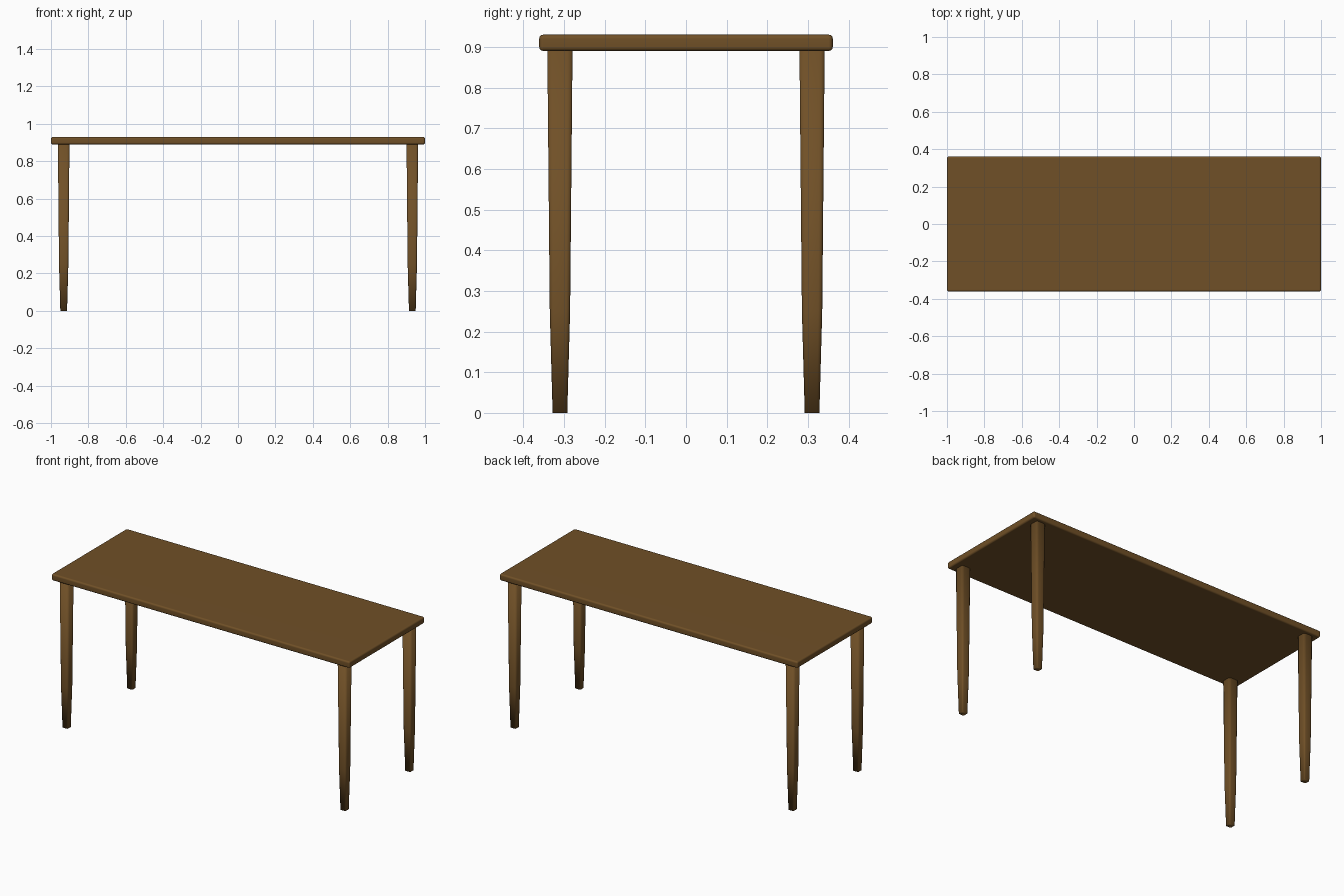
import bpy, bmesh

if "Cube" in bpy.data.objects:
    bpy.data.objects.remove(bpy.data.objects["Cube"])

wood = bpy.data.materials.new("dark brown wood")
wood.diffuse_color = (0.162, 0.08, 0.02, 1)
wood.use_nodes = True
wood.node_tree.nodes["Principled BSDF"].inputs["Base Color"].default_value = wood.diffuse_color


def finish(bm, name):
    mesh = bpy.data.meshes.new(name)
    bmesh.ops.recalc_face_normals(bm, faces=bm.faces)
    for f in bm.faces:
        f.smooth = True
    bm.to_mesh(mesh)
    bm.free()
    mesh.materials.append(wood)
    ob = bpy.data.objects.new(name, mesh)
    bpy.context.collection.objects.link(ob)
    return ob


# Table top: slab with rounded edges
bm = bmesh.new()
bmesh.ops.create_cube(bm, size=1)
for v in bm.verts:
    v.co = (v.co.x * 2.0, v.co.y * 0.722, v.co.z * 0.04 + 0.91)
bmesh.ops.bevel(bm, geom=bm.edges[:], offset=0.01, segments=3, profile=0.5,
                affect='EDGES')
top = finish(bm, "table_top")
mod = top.modifiers.new("weighted", 'WEIGHTED_NORMAL')
mod.keep_sharp = True

# Leg sections: (height, half width, corner radius)
SECTIONS = [(0.0, 0.018, 0.006), (0.25, 0.025, 0.010), (0.895, 0.031, 0.013)]


def leg(name, x, y):
    """Tapered square leg with rounded corners, lofted through the sections."""
    from math import cos, sin, pi
    bm = bmesh.new()
    rings = []
    for z, h, r in SECTIONS:
        ring = []
        for q in range(4):
            mid = pi / 4 + q * pi / 2
            cx = (h - r) * (1 if cos(mid) > 0 else -1)
            cy = (h - r) * (1 if sin(mid) > 0 else -1)
            for k in range(4):
                a = q * pi / 2 + k * pi / 6
                ring.append(bm.verts.new((x + cx + r * cos(a),
                                          y + cy + r * sin(a), z)))
        rings.append(ring)
    n = len(rings[0])
    for a, b in zip(rings, rings[1:]):
        for i in range(n):
            j = (i + 1) % n
            bm.faces.new((a[i], a[j], b[j], b[i]))
    bm.faces.new(rings[0])
    bm.faces.new(rings[-1])
    finish(bm, name)


# Four legs at the corners
for sx, side in ((-1, "left"), (1, "right")):
    for sy, end in ((-1, "front"), (1, "back")):
        leg(f"{end}_{side}_leg", sx * 0.932, sy * 0.31)
